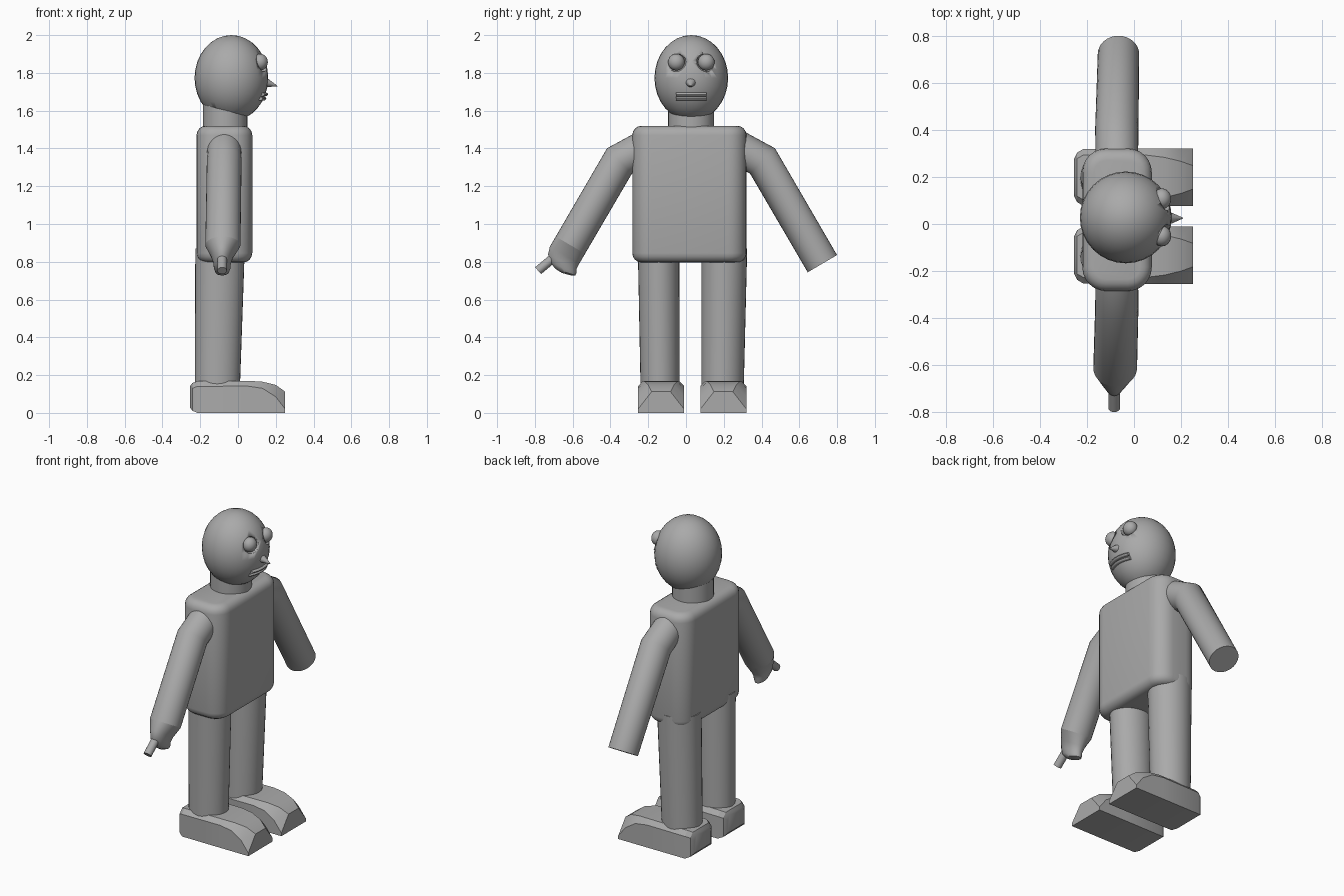
import bpy, bmesh, math
from mathutils import Vector, Matrix

if "Cube" in bpy.data.objects:
    bpy.data.objects.remove(bpy.data.objects["Cube"])

GREY = bpy.data.materials.new("grey")
GREY.diffuse_color = (0.4, 0.4, 0.4, 1)
GREY.use_nodes = True
GREY.node_tree.nodes["Principled BSDF"].inputs["Base Color"].default_value = GREY.diffuse_color


def finish(name, bm, angle=35):
    bmesh.ops.recalc_face_normals(bm, faces=bm.faces)
    me = bpy.data.meshes.new(name)
    bm.to_mesh(me)
    bm.free()
    ob = bpy.data.objects.new(name, me)
    bpy.context.collection.objects.link(ob)
    me.materials.append(GREY)
    bpy.ops.object.select_all(action='DESELECT')
    bpy.context.view_layer.objects.active = ob
    ob.select_set(True)
    bpy.ops.object.shade_smooth_by_angle(angle=math.radians(angle))
    return ob


def loft(name, rings, angle=35):
    """Skin a list of equal point rings and cap both ends."""
    bm = bmesh.new()
    vs = [[bm.verts.new(p) for p in r] for r in rings]
    n = len(vs[0])
    for a, b in zip(vs, vs[1:]):
        for i in range(n):
            bm.faces.new((a[i], a[(i + 1) % n], b[(i + 1) % n], b[i]))
    bm.faces.new(vs[0])
    bm.faces.new(vs[-1])
    return finish(name, bm, angle)


def ring(x, y, z, tilt, rx, rv, n=32):
    """Ellipse spanned by x and a direction tilted in the yz plane."""
    t = math.radians(tilt)
    return [Vector((x + rx * math.cos(a),
                    y + rv * math.sin(a) * math.cos(t),
                    z + rv * math.sin(a) * math.sin(t)))
            for a in (2 * math.pi * i / n for i in range(n))]


def tube(name, sections, n=32):
    return loft(name, [ring(*s, n=n) for s in sections])


def ball(name, centre, radii, seg=32, rows=16, cut=None):
    bm = bmesh.new()
    bmesh.ops.create_uvsphere(bm, u_segments=seg, v_segments=rows, radius=1)
    bmesh.ops.transform(bm, verts=bm.verts, matrix=Matrix.Translation(centre)
                        @ Matrix.Diagonal((*radii, 1)))
    if cut:
        geom = bm.verts[:] + bm.edges[:] + bm.faces[:]
        res = bmesh.ops.bisect_plane(bm, geom=geom, plane_co=cut[0],
                                     plane_no=cut[1], clear_inner=True)
        edges = [e for e in res['geom_cut'] if isinstance(e, bmesh.types.BMEdge)]
        bmesh.ops.holes_fill(bm, edges=edges)
    return finish(name, bm)


# torso: box with broad upright roundings and tighter rims
bm = bmesh.new()
bmesh.ops.create_cube(bm, size=1)
bmesh.ops.transform(bm, verts=bm.verts, matrix=Matrix.Translation((-0.072, 0.018, 1.158))
                    @ Matrix.Diagonal((0.295, 0.605, 0.724, 1)))
upright = [e for e in bm.edges if abs(e.verts[0].co.z - e.verts[1].co.z) > 0.5]
bmesh.ops.bevel(bm, geom=upright, offset=0.1, segments=6, profile=0.5, affect='EDGES')
rims = [e for e in bm.edges if abs(e.verts[0].co.z - e.verts[1].co.z) < 0.01]
bmesh.ops.bevel(bm, geom=rims, offset=0.05, segments=4, profile=0.5, affect='EDGES')
finish("torso", bm)

# neck and head with slanted flat underside
tube("neck", [(-0.068, 0.027, 1.48, 0, 0.118, 0.122), (-0.068, 0.027, 1.68, 0, 0.118, 0.122)])
HC = Vector((-0.035, 0.028, 1.773))
HR = Vector((0.195, 0.195, 0.227))
head = ball("head", HC, HR, cut=((-0.065, 0, 1.595), (0.3, 0, 0.95)))

# eye sockets and eyeballs
for side, sy in (("right", -0.079), ("left", 0.079)):
    spot = Vector((0.118, HC.y + sy, 1.857))
    cutter = ball(side + "_socket_cutter", spot + Vector((0.015, 0, 0)), (0.05, 0.051, 0.051))
    cutter.hide_render = True
    mod = head.modifiers.new(side + "_socket", 'BOOLEAN')
    mod.operation = 'DIFFERENCE'
    mod.object = cutter
    bpy.context.view_layer.objects.active = head
    bpy.ops.object.modifier_apply(modifier=mod.name)
    bpy.data.objects.remove(cutter)
    ball(side + "_eye", spot, (0.04, 0.044, 0.044), 24, 12)

# nose: cone with its tip dropped to the lower edge
base = [(0.11, 0.025 + 0.045 * math.cos(a), 1.765 + 0.042 * math.sin(a))
        for a in (2 * math.pi * i / 20 for i in range(20))]
tip = [(0.208, 0.025 + 0.04 * (p[1] - 0.025), 1.73 + 0.04 * (p[2] - 1.765)) for p in base]
loft("nose", [base, tip], 50)

# lips: two bars that follow the face
for name, z in (("upper_lip", 1.686), ("lower_lip", 1.664)):
    rings = []
    for i in range(9):
        dy = -0.08 + 0.02 * i
        k = 1 - (dy / HR.y) ** 2 - ((z - HC.z) / HR.z) ** 2
        x = HC.x + HR.x * math.sqrt(k)
        rings.append([(x + 0.014 * math.cos(a), HC.y + dy, z + 0.01 * math.sin(a))
                      for a in (2 * math.pi * j / 12 for j in range(12))])
    loft(name, rings)

# arms: bent sleeve, mitred at the elbow
tube("right_arm", [(-0.073, -0.20, 1.417, -60, 0.09, 0.09),
                   (-0.073, -0.352, 1.334, -45.5, 0.092, 0.094),
                   (-0.08, -0.612, 0.888, -30.5, 0.093, 0.09)])
tube("left_arm", [(-0.073, 0.253, 1.417, 60, 0.09, 0.09),
                  (-0.073, 0.405, 1.334, 45.5, 0.092, 0.094),
                  (-0.066, 0.722, 0.79, 30.5, 0.088, 0.09)])

# right hand: flattened fist with a pointing finger
tube("right_hand", [(-0.08, -0.612, 0.888, -30.5, 0.093, 0.09),
                    (-0.083, -0.643, 0.835, -30.5, 0.06, 0.09),
                    (-0.084, -0.655, 0.80, -28, 0.047, 0.085),
                    (-0.084, -0.65, 0.768, -22, 0.044, 0.075),
                    (-0.084, -0.638, 0.745, -18, 0.035, 0.055),
                    (-0.084, -0.632, 0.734, -15, 0.015, 0.025)])
tube("right_finger", [(-0.084, -0.70, 0.822, -48, 0.025, 0.024),
                      (-0.084, -0.783, 0.753, -48, 0.025, 0.024)], 16)

# legs and feet
legs = (("right", -0.145, 0.11, -0.137, 0.103, -0.132),
        ("left", 0.203, 0.121, 0.193, 0.112, 0.198))
foot = [  # x, half width, underside, side height, top half width, top height
    (-0.255, 0.078, 0.03, 0.11, 0.06, 0.14),
    (-0.242, 0.105, 0.012, 0.13, 0.08, 0.158),
    (-0.215, 0.121, 0.0, 0.14, 0.095, 0.168),
    (0.05, 0.122, 0.0, 0.142, 0.095, 0.17),
    (0.13, 0.122, 0.0, 0.13, 0.085, 0.165),
    (0.20, 0.122, 0.0, 0.085, 0.068, 0.148),
    (0.25, 0.122, 0.0, 0.02, 0.05, 0.112)]
for side, ty, tr, by, br, fy in legs:
    tube(side + "_leg", [(-0.095, ty, 0.87, 0, 0.131, tr), (-0.11, by, 0.1, 0, 0.119, br)])
    loft(side + "_foot", [[(x, fy - w, z0), (x, fy - w, zs), (x, fy - wt, zt),
                           (x, fy + wt, zt), (x, fy + w, zs), (x, fy + w, z0)]
                          for x, w, z0, zs, wt, zt in foot], 32)
